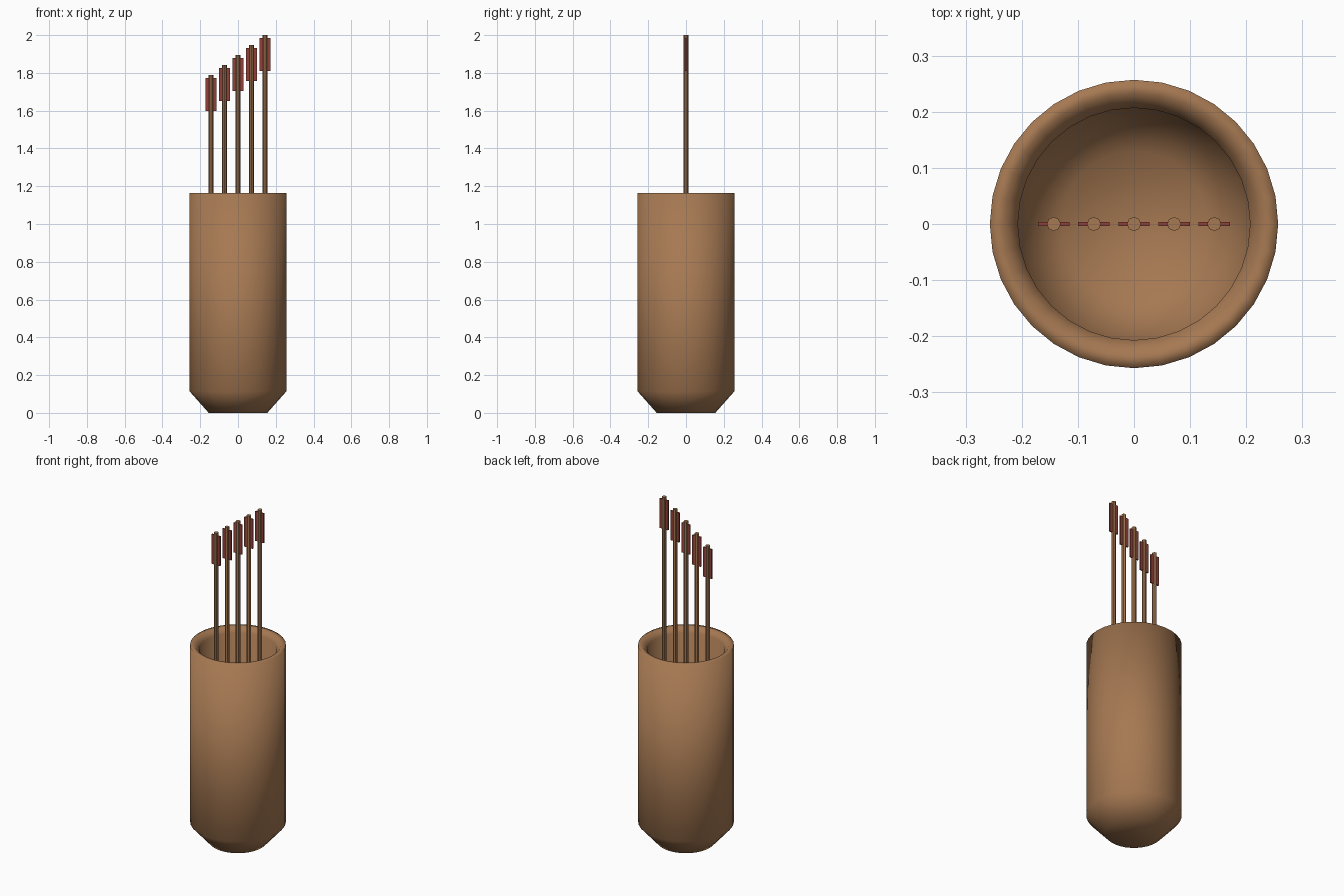
import bpy, bmesh, math
from mathutils import Matrix

if "Cube" in bpy.data.objects:
    bpy.data.objects.remove(bpy.data.objects["Cube"])


def material(name, rgb):
    m = bpy.data.materials.new(name)
    m.diffuse_color = (*rgb, 1.0)
    m.use_nodes = True
    m.node_tree.nodes["Principled BSDF"].inputs["Base Color"].default_value = m.diffuse_color
    return m


brown = material("brown_leather_and_wood", (0.38, 0.19, 0.085))
red = material("dark_red_feather", (0.28, 0.05, 0.04))


def add_object(name, bm, mat, smooth):
    bmesh.ops.recalc_face_normals(bm, faces=bm.faces[:])
    mesh = bpy.data.meshes.new(name)
    bm.to_mesh(mesh)
    bm.free()
    mesh.materials.append(mat)
    for p in mesh.polygons:
        p.use_smooth = smooth
    ob = bpy.data.objects.new(name, mesh)
    bpy.context.collection.objects.link(ob)
    return ob


def lathe(name, profile, sides, mat):
    """Closed solid of rings; first and last rings are capped."""
    bm = bmesh.new()
    rings = []
    for r, z in profile:
        rings.append([bm.verts.new((r * math.cos(2 * math.pi * k / sides),
                                    r * math.sin(2 * math.pi * k / sides), z))
                      for k in range(sides)])
    for a, b in zip(rings, rings[1:]):
        for k in range(sides):
            n = (k + 1) % sides
            bm.faces.new((a[k], a[n], b[n], b[k]))
    bm.faces.new(rings[0])
    bm.faces.new(rings[-1])
    return add_object(name, bm, mat, True)


# Hollow container: tapered foot, straight wall, sloped inner lip, inner floor
lathe("quiver_body", [(0.155, 0.0), (0.257, 0.115), (0.257, 1.163),
                      (0.232, 1.163), (0.207, 1.135), (0.207, 0.14),
                      (0.13, 0.05)], 32, brown)

# Five arrows in a row, each a little higher than the last
SHAFT_LENGTH = 1.715
for i in range(5):
    x = (i - 2) * 0.0715
    top = 1.788 + i * 0.053

    bm = bmesh.new()
    bmesh.ops.create_cone(bm, cap_ends=True, segments=8, radius1=0.0125,
                          radius2=0.0125, depth=SHAFT_LENGTH,
                          matrix=Matrix.Translation((x, 0, top - SHAFT_LENGTH / 2)))
    add_object(f"arrow_shaft_{i + 1}", bm, brown, False)

    # Flat feather plate through the shaft
    bm = bmesh.new()
    bmesh.ops.create_cube(bm, size=1.0, matrix=Matrix.Translation((x, 0, top - 0.1035))
                          @ Matrix.Diagonal((0.056, 0.008, 0.175, 1.0)))
    add_object(f"arrow_feather_{i + 1}", bm, red, False)
